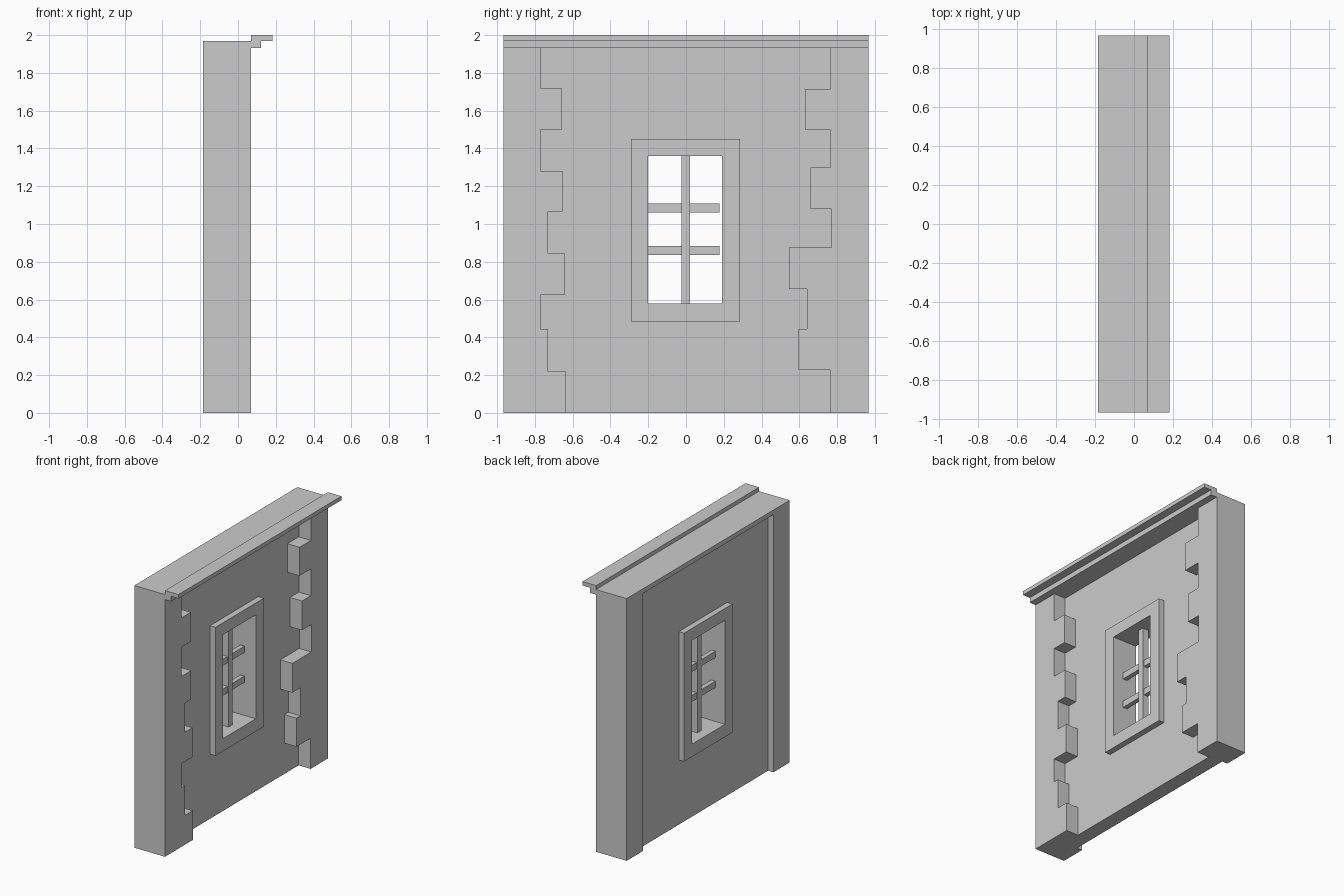
import bpy, bmesh

if "Cube" in bpy.data.objects:
    bpy.data.objects.remove(bpy.data.objects["Cube"])


def finish(name, bm):
    bmesh.ops.recalc_face_normals(bm, faces=bm.faces)
    mesh = bpy.data.meshes.new(name)
    bm.to_mesh(mesh)
    bm.free()
    obj = bpy.data.objects.new(name, mesh)
    bpy.context.collection.objects.link(obj)
    return obj


def prism(name, points, direction):
    """Extrude a closed outline of 3D points along a direction."""
    bm = bmesh.new()
    face = bm.faces.new([bm.verts.new(p) for p in points])
    ext = bmesh.ops.extrude_face_region(bm, geom=[face], use_keep_orig=True)
    moved = [g for g in ext["geom"] if isinstance(g, bmesh.types.BMVert)]
    bmesh.ops.translate(bm, verts=moved, vec=direction)
    return finish(name, bm)


def box(name, x0, x1, y0, y1, z0, z1):
    return prism(name, [(x0, y0, z0), (x0, y1, z0), (x0, y1, z1), (x0, y0, z1)],
                 (x1 - x0, 0, 0))


def ring(name, x0, x1, outer, inner):
    """Rectangular panel with a rectangular opening; rects are y0, y1, z0, z1."""
    bm = bmesh.new()
    loops = []
    for x, (y0, y1, z0, z1) in ((x0, outer), (x1, outer), (x1, inner), (x0, inner)):
        loops.append([bm.verts.new((x, y, z))
                      for y, z in ((y0, z0), (y1, z0), (y1, z1), (y0, z1))])
    for a, b in zip(loops, loops[1:] + loops[:1]):
        for i in range(4):
            j = (i + 1) % 4
            bm.faces.new((a[i], a[j], b[j], b[i]))
    return finish(name, bm)


BACK, FRONT, HALF = -0.184, 0.07, 0.967
SLAB_Z = 1.935
OPENING = (-0.2, 0.19, 0.58, 1.36)

# Recessed wall panel and window surround
ring("wall_panel", -0.14, -0.03, (-0.78, 0.78, 0, SLAB_Z), OPENING)
ring("window_frame", BACK, 0.015, (-0.29, 0.285, 0.485, 1.45), OPENING)

# Window bars
box("window_upright", -0.11, -0.06, -0.025, 0.022, 0.58, 1.36)
for i, z in enumerate((0.835, 1.06)):
    box(f"window_crossbar_{i + 1}", -0.105, -0.07, -0.2, 0.178, z, z + 0.048)

# Uneven corner stones: (bottom height, inner edge distance from centre)
stones = {
    -1: [(0, .635), (.22, .73), (.445, .77), (.625, .64), (.845, .73),
         (1.065, .655), (1.28, .77), (1.50, .66), (1.72, .77)],
    1: [(0, .762), (.23, .595), (.445, .64), (.655, .545), (.875, .77),
        (1.08, .66), (1.30, .765), (1.50, .63), (1.715, .765)],
}
for side, steps in stones.items():
    tag = "left" if side < 0 else "right"
    tops = [s[0] for s in steps[1:]] + [SLAB_Z]
    outline = [(-0.05, side * HALF, SLAB_Z), (-0.05, side * HALF, 0)]
    for (z, y), top in zip(steps, tops):
        outline += [(-0.05, side * y, z), (-0.05, side * y, top)]
    prism(f"corner_stones_{tag}", outline, (FRONT + 0.05, 0, 0))
    # Plain pilaster behind the stones
    y0, y1 = sorted((side * 0.775, side * HALF))
    box(f"back_pilaster_{tag}", BACK, -0.05, y0, y1, 0, SLAB_Z)

# Top slab and stepped cornice
box("top_slab", BACK, FRONT, -HALF, HALF, SLAB_Z, 1.97)
profile = [(FRONT, 1.932), (0.122, 1.932), (0.122, 1.97), (0.182, 1.97),
           (0.182, 2.0), (FRONT, 2.0)]
prism("cornice", [(x, -HALF, z) for x, z in profile], (0, 2 * HALF, 0))
